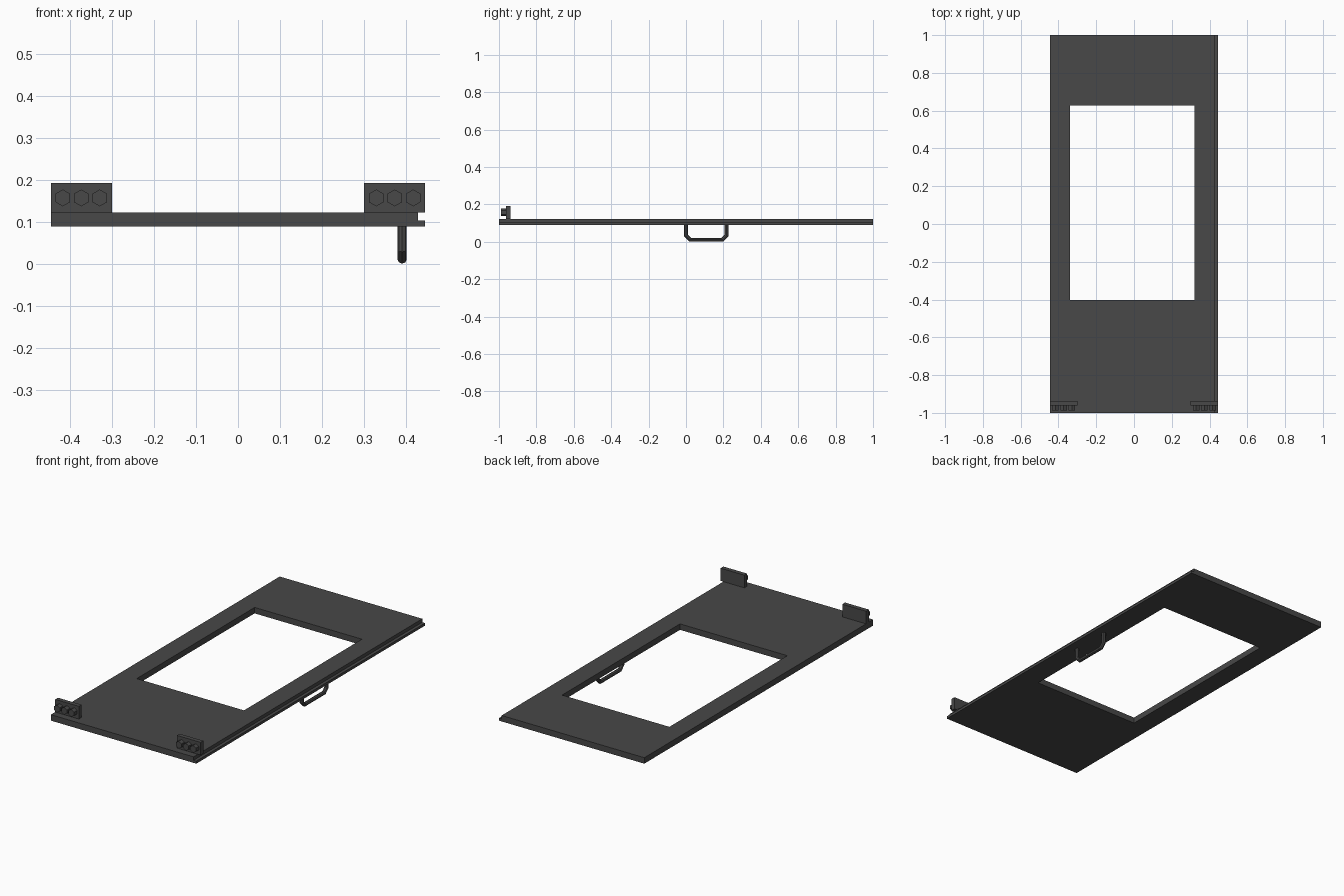
import bpy, bmesh, math

if "Cube" in bpy.data.objects:
    bpy.data.objects.remove(bpy.data.objects["Cube"])

mat = bpy.data.materials.new("dark_grey")
mat.diffuse_color = (0.065, 0.065, 0.065, 1)
mat.use_nodes = True
mat.node_tree.nodes["Principled BSDF"].inputs["Base Color"].default_value = mat.diffuse_color


def prism(name, profile, y0, y1):
    """Extrude an (x, z) outline from y0 to y1."""
    bm = bmesh.new()
    face = bm.faces.new([bm.verts.new((x, y0, z)) for x, z in profile])
    ext = bmesh.ops.extrude_face_region(bm, geom=[face])
    moved = [v for v in ext["geom"] if isinstance(v, bmesh.types.BMVert)]
    bmesh.ops.translate(bm, verts=moved, vec=(0, y1 - y0, 0))
    bmesh.ops.recalc_face_normals(bm, faces=bm.faces)
    me = bpy.data.meshes.new(name)
    bm.to_mesh(me)
    bm.free()
    me.materials.append(mat)
    ob = bpy.data.objects.new(name, me)
    bpy.context.collection.objects.link(ob)
    return ob


def rect(x0, x1, z0, z1):
    return [(x0, z0), (x1, z0), (x1, z1), (x0, z1)]


# Door panel with a rebate along its right edge
W, BOTTOM, TOP = 0.445, 0.089, 0.122
panel = prism("door_panel", [(-W, BOTTOM), (W, BOTTOM), (W, 0.103),
                             (0.428, 0.103), (0.428, TOP), (-W, TOP)], -1, 1)

# Window opening
cutter = prism("window_cutter", rect(-0.338, 0.319, 0, 0.3), -0.403, 0.628)
cutter.hide_render = True
cutter.hide_set(True)
cut = panel.modifiers.new("window", 'BOOLEAN')
cut.operation = 'DIFFERENCE'
cut.solver = 'EXACT'
cut.object = cutter

# Hinge plates with three hexagonal bolts each
for side, label in ((-1, "left"), (1, "right")):
    x0, x1 = sorted((side * 0.30, side * W))
    prism(f"hinge_plate_{label}", rect(x0, x1, TOP, 0.192), -0.962, -0.938)
    for i in range(3):
        cx = side * 0.3725 + (i - 1) * 0.0438
        hexagon = [(cx + 0.02 * math.sin(k * math.pi / 3),
                    0.157 + 0.02 * math.cos(k * math.pi / 3)) for k in range(6)]
        prism(f"hinge_bolt_{label}_{i + 1}", hexagon, -0.988, -0.962)

# Pull handle: eight-sided bar under the right edge
path = [(0, 0.095), (0, 0.033), (0.022, 0.011),
        (0.195, 0.011), (0.217, 0.033), (0.217, 0.095)]
curve = bpy.data.curves.new("pull_handle", 'CURVE')
curve.dimensions = '3D'
curve.bevel_depth = 0.011
curve.bevel_resolution = 2
curve.use_fill_caps = True
spline = curve.splines.new('POLY')
spline.points.add(len(path) - 1)
spline.use_smooth = False
for p, (y, z) in zip(spline.points, path):
    p.co = (0.39, y, z, 1)
curve.materials.append(mat)
handle = bpy.data.objects.new("pull_handle", curve)
bpy.context.collection.objects.link(handle)
